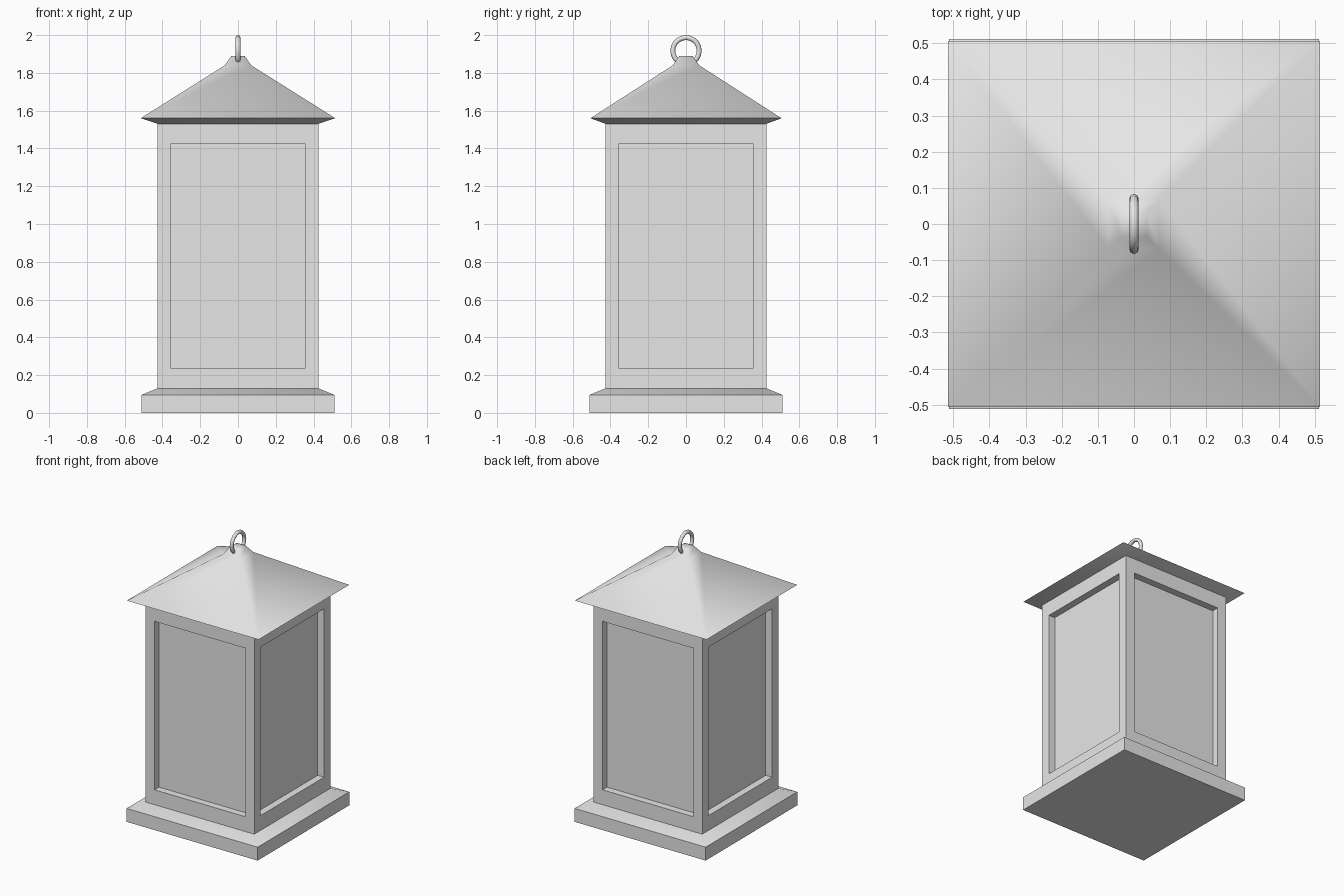
import bpy
import bmesh
from math import radians, pi
from mathutils import Vector

cube = bpy.data.objects.get("Cube")
if cube:
    bpy.data.objects.remove(cube, do_unlink=True)

# Single grey finish
grey = bpy.data.materials.new("plain grey")
grey.use_nodes = True
COLOUR = (0.8, 0.8, 0.8, 1)
grey.diffuse_color = COLOUR
grey.node_tree.nodes["Principled BSDF"].inputs["Base Color"].default_value = COLOUR


def finish(obj, angle=None):
    obj.data.materials.clear()
    obj.data.materials.append(grey)
    if angle:
        bpy.ops.object.select_all(action='DESELECT')
        obj.select_set(True)
        bpy.context.view_layer.objects.active = obj
        bpy.ops.object.shade_smooth_by_angle(angle=radians(angle))


def make_object(name, bm, angle=None):
    bmesh.ops.recalc_face_normals(bm, faces=bm.faces[:])
    mesh = bpy.data.meshes.new(name)
    bm.to_mesh(mesh)
    bm.free()
    obj = bpy.data.objects.new(name, mesh)
    bpy.context.collection.objects.link(obj)
    finish(obj, angle)


def square_loft(levels):
    """Stack rectangles given as (half width, half depth, height)."""
    bm = bmesh.new()
    rings = [[bm.verts.new((sx * hx, sy * hy, z))
              for sx, sy in ((-1, -1), (1, -1), (1, 1), (-1, 1))]
             for hx, hy, z in levels]
    for low, high in zip(rings, rings[1:]):
        for i in range(4):
            j = (i + 1) % 4
            bm.faces.new((low[i], low[j], high[j], high[i]))
    bm.faces.new(rings[0])
    bm.faces.new(rings[-1])
    return bm


# Plinth with a sloping top
HALF = 0.425
make_object("base", square_loft([(0.512, 0.512, 0), (0.512, 0.512, 0.095),
                                 (HALF, HALF, 0.13)]), 40)

# Body with one recessed panel on each side
body = square_loft([(HALF, HALF, 0.13), (HALF, HALF, 1.53)])
bmesh.ops.recalc_face_normals(body, faces=body.faces[:])
sides = [f for f in body.faces if abs(f.normal.z) < 0.5]
for face in sides:
    normal = face.normal.copy()
    bmesh.ops.inset_individual(body, faces=[face], thickness=0.1)
    # Frame opening, then push the panel inwards
    for v in face.verts:
        v.co.z = 0.235 if v.co.z < 0.8 else 1.425
    panel = bmesh.ops.extrude_discrete_faces(body, faces=[face])["faces"][0]
    bmesh.ops.translate(body, verts=panel.verts[:], vec=normal * -0.05)
make_object("body", body)

# Hipped roof with a sloping soffit and short neck
make_object("roof", square_loft([(HALF, HALF, 1.53), (0.515, 0.506, 1.56),
                                 (0.07, 0.07, 1.84), (0.035, 0.035, 1.89)]), 75)

# Hanging ring
bpy.ops.mesh.primitive_torus_add(major_radius=0.07, minor_radius=0.013,
                                 major_segments=20, minor_segments=8,
                                 location=(0, 0, 1.917), rotation=(0, pi / 2, 0))
ring = bpy.context.object
ring.name = "hanging_ring"
finish(ring, 60)
